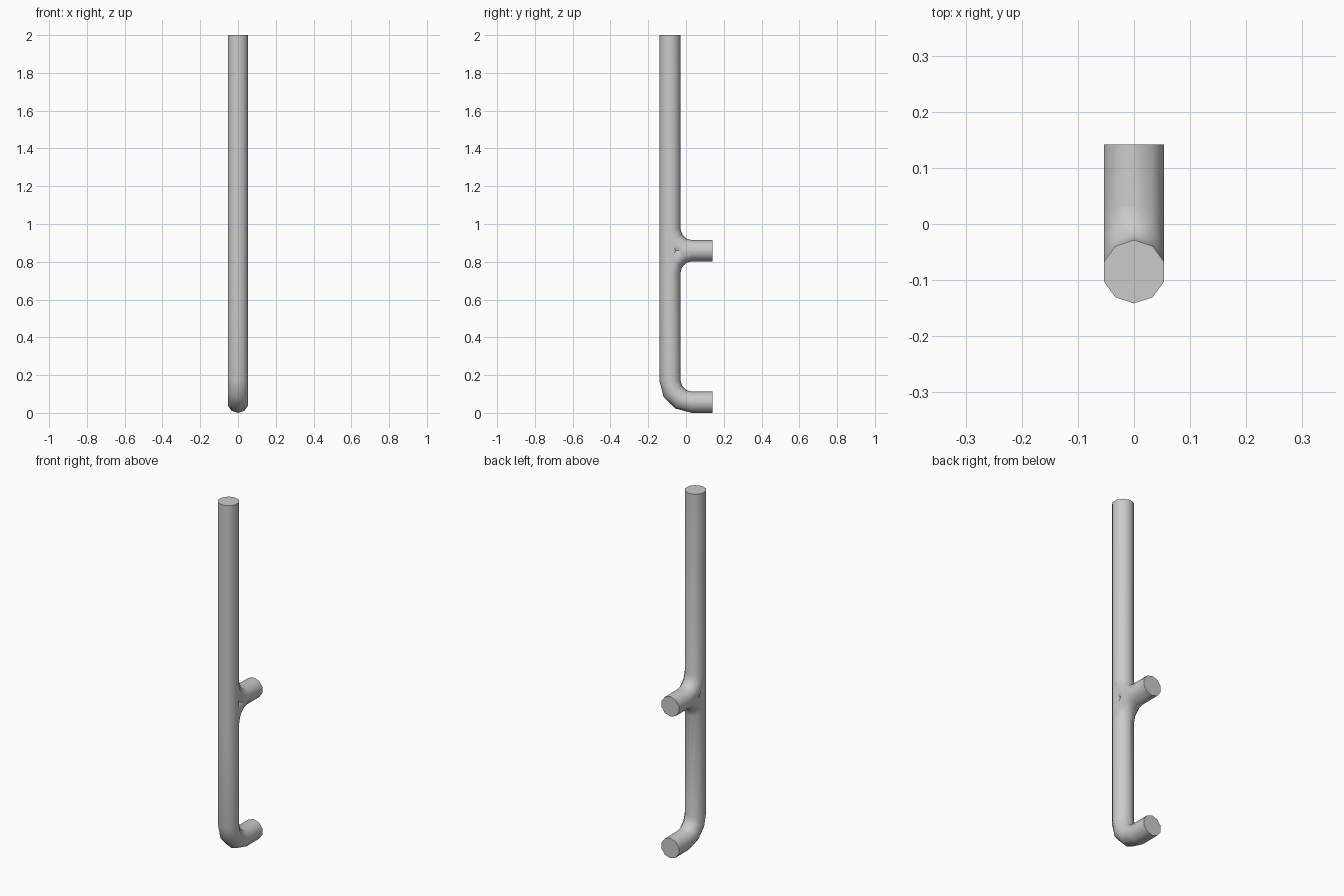
import bpy, bmesh
from math import sin, cos, pi, radians
from mathutils import Vector

if "Cube" in bpy.data.objects:
    bpy.data.objects.remove(bpy.data.objects["Cube"])

R, SIDES = 0.0565, 10        # pipe radius and side count
BEND = 0.115                 # centre-line bend radius
Y_END = 0.1415               # open end of the horizontal stubs
Y_RUN = -0.085               # centre of the vertical run


def pipe(name, stations):
    """Sweep a ten-sided ring through (centre, radial direction) stations."""
    bm = bmesh.new()
    rings = []
    for c, n in stations:
        rings.append([bm.verts.new(c + R * (cos(a) * n + sin(a) * Vector((1, 0, 0))))
                      for a in (2 * pi * k / SIDES for k in range(SIDES))])
    for a, b in zip(rings, rings[1:]):
        for k in range(SIDES):
            j = (k + 1) % SIDES
            bm.faces.new((a[k], a[j], b[j], b[k]))
    bm.faces.new(rings[0])
    bm.faces.new(rings[-1])
    bmesh.ops.recalc_face_normals(bm, faces=bm.faces)
    me = bpy.data.meshes.new(name)
    bm.to_mesh(me)
    bm.free()
    ob = bpy.data.objects.new(name, me)
    bpy.context.collection.objects.link(ob)
    return ob


def elbow(z, side, far_z=None):
    """Stations from a vertical run round a bend to a stub at height z."""
    yc, zc = Y_RUN + BEND, z + side * BEND
    out = []
    if far_z is not None:
        out.append((Vector((0, Y_RUN, far_z)), Vector((0, -1, 0))))
    for i in range(4):
        t = radians(30 * i)
        n = Vector((0, -cos(t), -side * sin(t)))
        out.append((Vector((0, yc, zc)) + BEND * n, n))
    out.append((Vector((0, Y_END, z)), Vector((0, 0, -side))))
    return out


# Main run with the bottom bend, then two bends that form the tee
main = pipe("pipe", elbow(R, 1, 2.0))
for label, side in (("upper", 1), ("lower", -1)):
    branch = pipe("tee_" + label + "_bend", elbow(0.8585, side))
    mod = main.modifiers.new("join_" + label, 'BOOLEAN')
    mod.operation, mod.solver, mod.object = 'UNION', 'EXACT', branch
    bpy.context.view_layer.objects.active = main
    bpy.ops.object.modifier_apply(modifier=mod.name)
    bpy.data.objects.remove(branch)

# Smooth pipe walls, sharp end caps
bpy.ops.object.select_all(action='DESELECT')
main.select_set(True)
bpy.context.view_layer.objects.active = main
bpy.ops.object.shade_smooth_by_angle(angle=radians(45))
